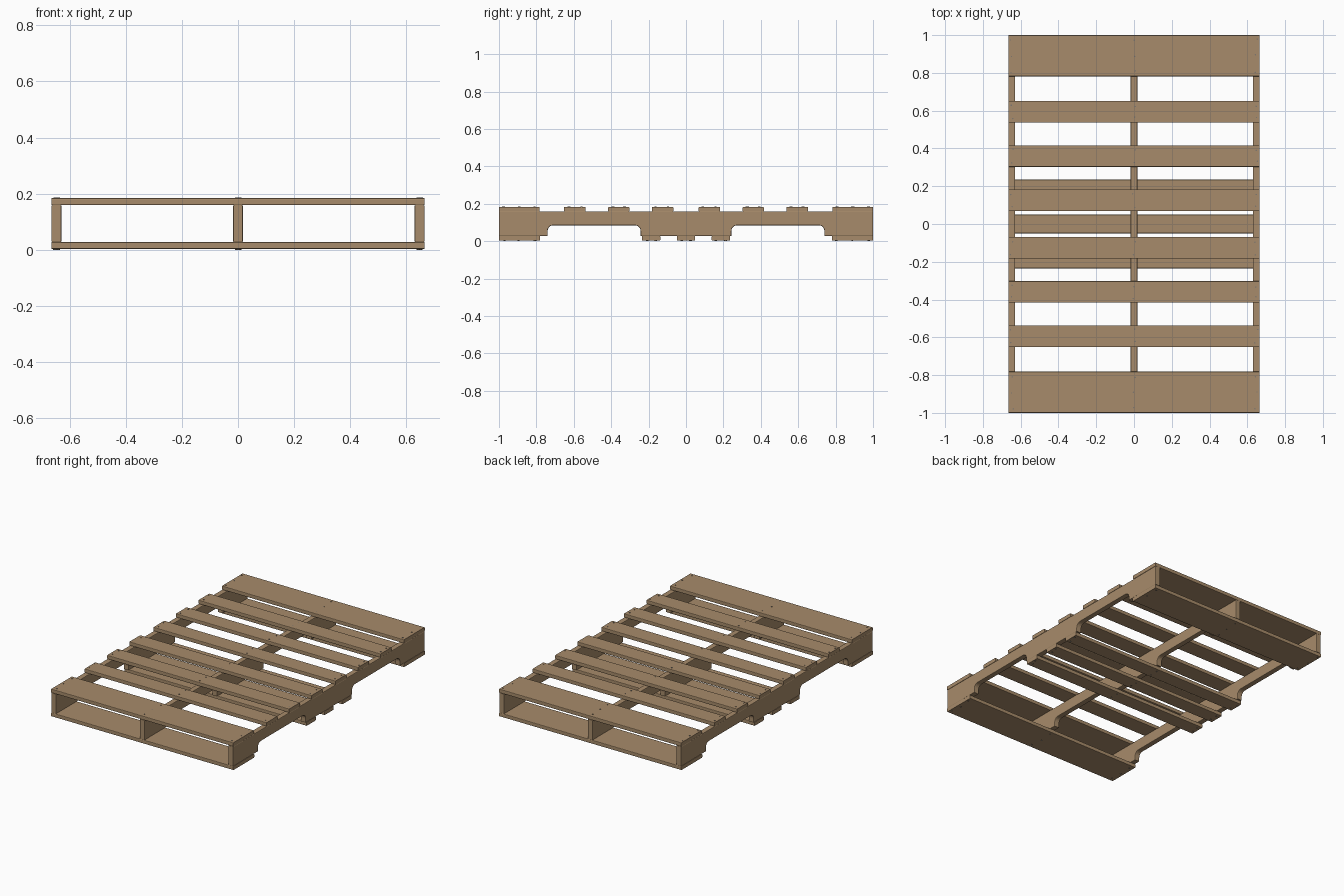
import bpy, bmesh, math, random
from mathutils import Matrix

if "Cube" in bpy.data.objects:
    bpy.data.objects.remove(bpy.data.objects["Cube"])

random.seed(4)
W = 0.665                        # half width of the pallet
STRINGER_X = (-0.647, 0.0, 0.647)


def material(name, color):
    m = bpy.data.materials.new(name)
    m.diffuse_color = color
    m.use_nodes = True
    m.node_tree.nodes["Principled BSDF"].inputs["Base Color"].default_value = m.diffuse_color
    return m


wood = material("wood", (0.39, 0.26, 0.145, 1))
steel = material("nail_steel", (0.22, 0.19, 0.16, 1))


def finish(bm, name, mat):
    bmesh.ops.recalc_face_normals(bm, faces=bm.faces)
    me = bpy.data.meshes.new(name)
    bm.to_mesh(me)
    bm.free()
    me.materials.append(mat)
    ob = bpy.data.objects.new(name, me)
    bpy.context.collection.objects.link(ob)
    return ob


def prism(name, profile, x0, x1, bevel_long):
    """Extrude a (y, z) profile along x, easing the edges that run with the grain."""
    bm = bmesh.new()
    face = bm.faces.new([bm.verts.new((x0, y, z)) for y, z in profile])
    ext = bmesh.ops.extrude_face_region(bm, geom=[face])
    for v in ext["geom"]:
        if isinstance(v, bmesh.types.BMVert):
            v.co.x = x1
    along_x = lambda e: abs(e.verts[0].co.x - e.verts[1].co.x) > 1e-5
    edges = [e for e in bm.edges if along_x(e) == bevel_long]
    bmesh.ops.bevel(bm, geom=edges, offset=0.004, segments=2, profile=0.5,
                    affect='EDGES', clamp_overlap=True)
    return finish(bm, name, wood)


def board(name, y0, y1, z0, z1):
    prism(name, [(y0, z0), (y1, z0), (y1, z1), (y0, z1)], -W, W, True)


# Stringers with two rounded fork notches each
def notch(y0, y1, zb=0.028, zt=0.085, r=0.03, n=5):
    pts = [(y0, zb)]
    for cy, start in ((y0 + r, 180), (y1 - r, 90)):
        for i in range(n + 1):
            a = math.radians(start - 90 * i / n)
            pts.append((cy + r * math.cos(a), zt - r + r * math.sin(a)))
    return pts + [(y1, zb)]


outline = ([(-1, 0.028)] + notch(-0.74, -0.243) + notch(0.243, 0.74)
           + [(1, 0.028), (1, 0.159), (-1, 0.159)])
for side, x in zip(("left", "middle", "right"), STRINGER_X):
    prism("stringer_" + side, outline, x - 0.018, x + 0.018, False)

# Deck boards on top, bottom boards underneath
half = [(0.782, 1.0), (0.537, 0.652), (0.303, 0.416), (0.068, 0.183)]
top = half + [(-b, -a) for a, b in half]
bottom = [(0.78, 1.0), (0.137, 0.235), (-0.049, 0.049), (-0.235, -0.137), (-1.0, -0.78)]
for i, (a, b) in enumerate(top):
    board(f"top_board_{i + 1}", a, b, 0.159, 0.184)
for i, (a, b) in enumerate(bottom):
    board(f"bottom_board_{i + 1}", a, b, 0.003, 0.028)


# Nail heads: three across wide boards, two across narrow ones
def nails(name, boards, z):
    bm = bmesh.new()
    for a, b in boards:
        count = 3 if b - a > 0.15 else 2
        for x in STRINGER_X:
            for k in range(count):
                y = a + 0.025 + (b - a - 0.05) * k / (count - 1)
                pos = (x + random.uniform(-0.008, 0.008), y + random.uniform(-0.006, 0.006), z)
                bmesh.ops.create_cone(bm, cap_ends=True, segments=8, radius1=0.004,
                                      radius2=0.004, depth=0.005,
                                      matrix=Matrix.Translation(pos))
    finish(bm, name, steel)


nails("top_nails", top, 0.1835)
nails("bottom_nails", bottom, 0.0025)
